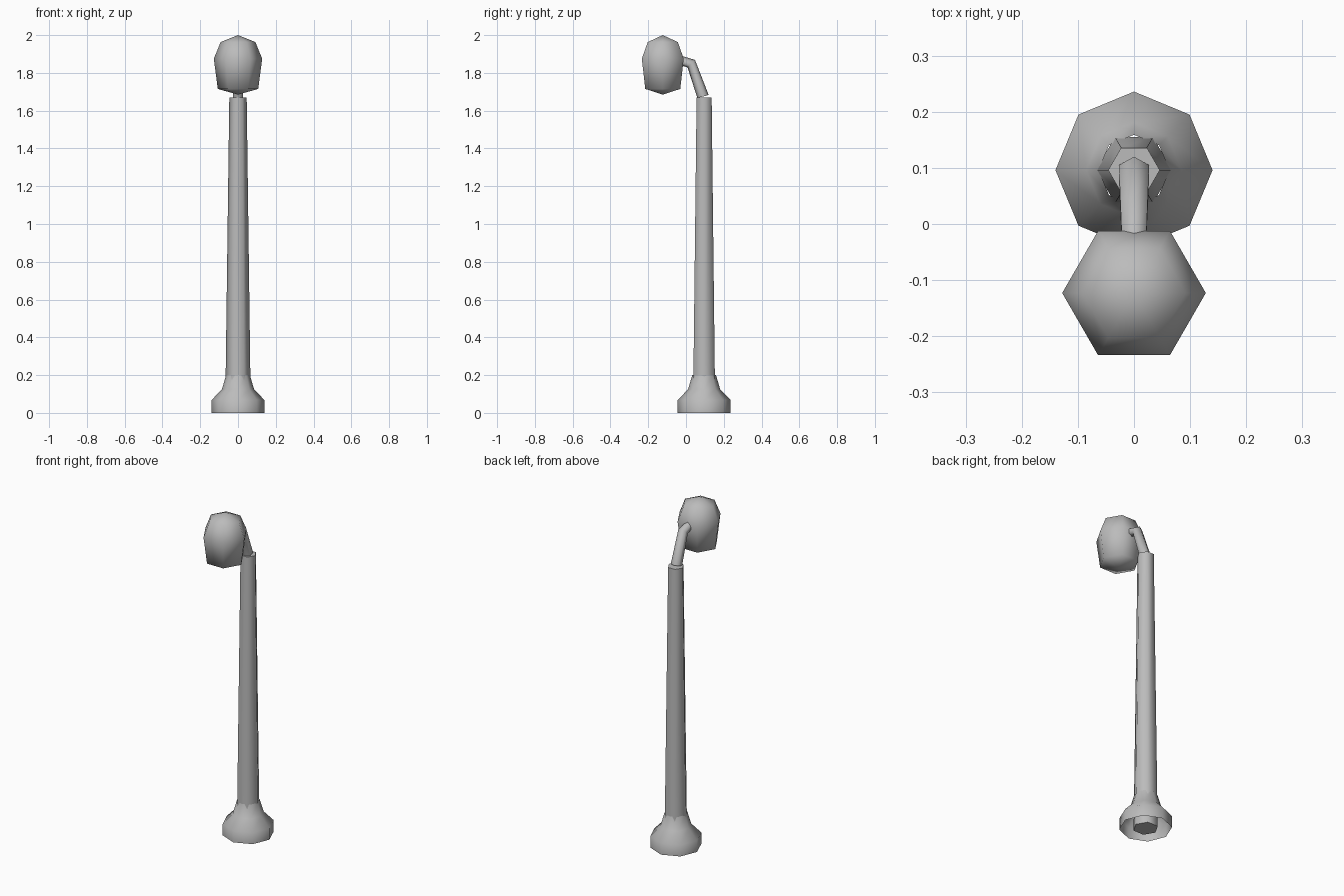
import bpy, bmesh, math
from mathutils import Vector

if "Cube" in bpy.data.objects:
    bpy.data.objects.remove(bpy.data.objects["Cube"], do_unlink=True)

metal = bpy.data.materials.new("grey_metal")
metal.use_nodes = True
GREY = (0.5, 0.5, 0.5, 1)
metal.diffuse_color = GREY
metal.node_tree.nodes["Principled BSDF"].inputs["Base Color"].default_value = GREY

AXIS_X, AXIS_Y, AXIS_Z = Vector((1, 0, 0)), Vector((0, 1, 0)), Vector((0, 0, 1))


def loft(name, rings, sides, start=None, end=None, angle=80):
    """Join rings (centre, radius, u, v); each end is open, 'flat' or a tip point."""
    bm = bmesh.new()
    loops = []
    for centre, radius, u, v in rings:
        turns = [2 * math.pi * i / sides for i in range(sides)]
        loops.append([bm.verts.new(centre + radius * (u * math.cos(t) + v * math.sin(t)))
                      for t in turns])
    for a, b in zip(loops, loops[1:]):
        for i in range(sides):
            j = (i + 1) % sides
            bm.faces.new((a[i], a[j], b[j], b[i]))
    for loop, cap in ((loops[0][::-1], start), (loops[-1], end)):
        if cap == "flat":
            bm.faces.new(loop)
        elif cap is not None:
            tip = bm.verts.new(cap)
            for i in range(sides):
                bm.faces.new((loop[i], loop[(i + 1) % sides], tip))
    mesh = bpy.data.meshes.new(name)
    bm.to_mesh(mesh)
    bm.free()
    mesh.materials.append(metal)
    obj = bpy.data.objects.new(name, mesh)
    bpy.context.collection.objects.link(obj)
    bpy.ops.object.select_all(action="DESELECT")
    obj.select_set(True)
    bpy.context.view_layer.objects.active = obj
    bpy.ops.object.shade_smooth_by_angle(angle=math.radians(angle))
    return obj


def upright(y, profile):
    return [(Vector((0, y, z)), r, AXIS_X, AXIS_Y) for r, z in profile]


POLE_Y, LAMP_Y = 0.096, -0.123

# Flared octagonal foot, open underneath
loft("base", upright(POLE_Y, [(0.14, 0), (0.14, 0.068), (0.085, 0.125), (0.063, 0.2)]), 8)

# Tapered hexagonal pole
loft("pole", upright(POLE_Y, [(0.068, 0), (0.046, 1.67)]), 6, "flat", "flat")

# Bent arm: each ring lies across the path, with one corner facing up and back
arm = []
for y, z, radius, tilt in ((0.09, 1.675, 0.031, 15), (0.028, 1.849, 0.028, 45),
                           (-0.03, 1.866, 0.025, 83)):
    t = math.radians(tilt)
    arm.append((Vector((0, y, z)), radius, Vector((0, math.cos(t), math.sin(t))), -AXIS_X))
loft("arm", arm, 6, "flat", "flat")

# Faceted lamp head with shallow pointed ends
loft("lamp_head", upright(LAMP_Y, [(0.107, 1.715), (0.128, 1.875), (0.092, 1.963)]), 6,
     Vector((0, LAMP_Y, 1.685)), Vector((0, LAMP_Y, 2.0)))
